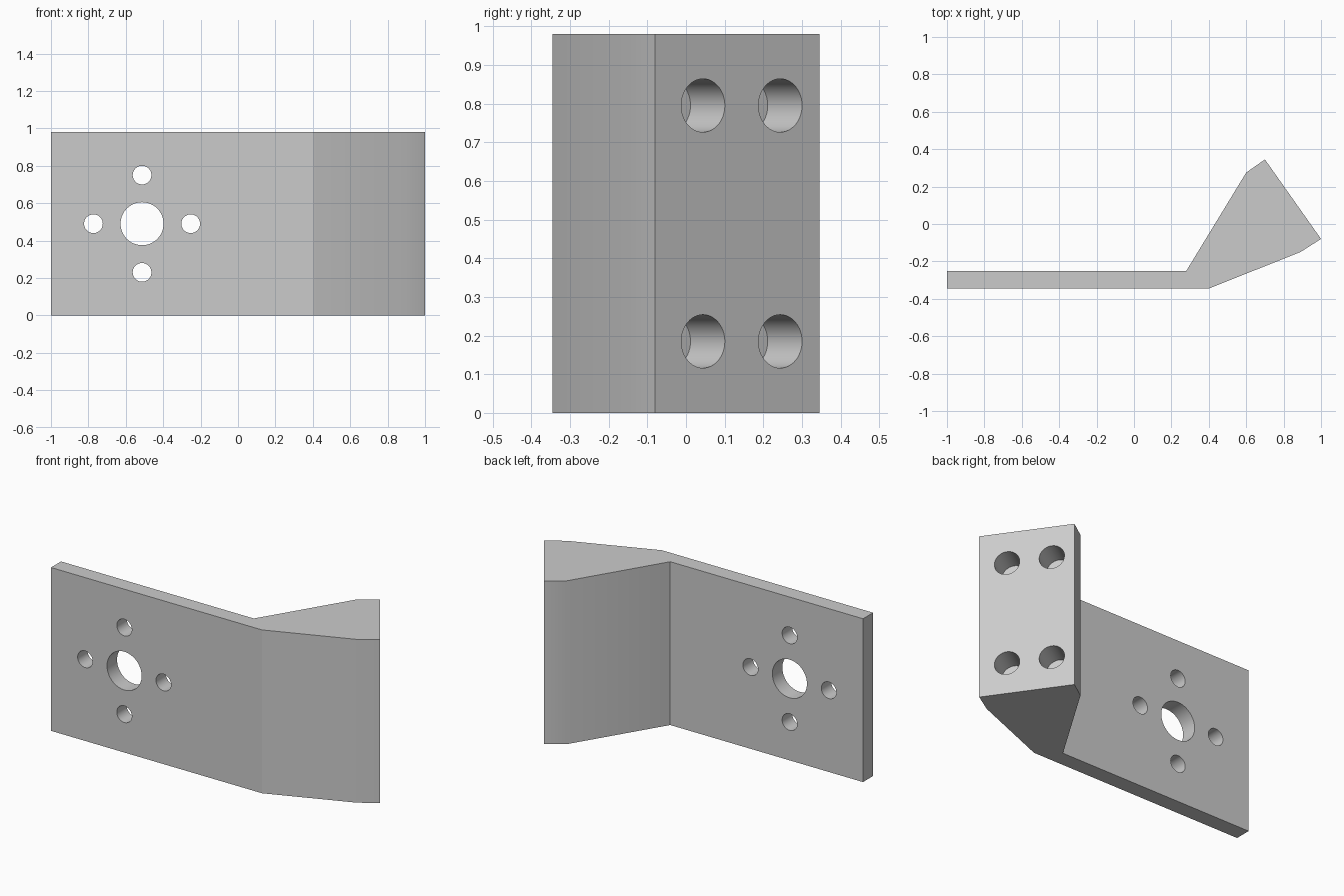
import bpy, bmesh, math
from mathutils import Matrix, Vector

default = bpy.data.objects.get("Cube")
if default:
    bpy.data.objects.remove(default, do_unlink=True)

HEIGHT = 0.98
MID = HEIGHT / 2

grey = bpy.data.materials.new("plain grey")
grey.use_nodes = True
grey.diffuse_color = (0.6, 0.6, 0.6, 1)
grey.node_tree.nodes["Principled BSDF"].inputs["Base Color"].default_value = (0.6, 0.6, 0.6, 1)


def make_object(name, bm):
    bmesh.ops.recalc_face_normals(bm, faces=bm.faces[:])
    mesh = bpy.data.meshes.new(name)
    bm.to_mesh(mesh)
    bm.free()
    mesh.materials.append(grey)
    ob = bpy.data.objects.new(name, mesh)
    bpy.context.collection.objects.link(ob)
    return ob


def add_drill(bm, centre, axis, radius, depth):
    """Cylinder reaching equally far to both sides of centre along axis."""
    turn = Vector(axis).to_track_quat("Z", "Y").to_matrix().to_4x4()
    bmesh.ops.create_cone(bm, cap_ends=True, segments=48, radius1=radius, radius2=radius,
                          depth=depth * 2, matrix=Matrix.Translation(centre) @ turn)


# Bracket body: flat plate running into an angled block
FACE_START, FACE_END = Vector((1.0, -0.08, 0)), Vector((0.70, 0.345, 0))
BACK_BEND = Vector((0.60, 0.275, 0))
FRONT_BEND = Vector((0.89, -0.15, 0))
profile = [(-1, -0.345, 0), (0.40, -0.345, 0), FRONT_BEND, FACE_START,
           FACE_END, BACK_BEND, (0.28, -0.25, 0), (-1, -0.25, 0)]
bm = bmesh.new()
base = bm.faces.new([bm.verts.new(p) for p in profile])
grown = bmesh.ops.extrude_face_region(bm, geom=[base])["geom"]
bmesh.ops.translate(bm, vec=(0, 0, HEIGHT),
                    verts=[v for v in grown if isinstance(v, bmesh.types.BMVert)])
bracket = make_object("angled_bracket", bm)

# Plate holes: a large bore with four small holes round it
bm = bmesh.new()
bore = Vector((-0.513, -0.3, MID))
add_drill(bm, bore, (0, 1, 0), 0.115, 0.2)
for i in range(4):
    a = i * math.pi / 2
    add_drill(bm, bore + 0.26 * Vector((math.cos(a), 0, math.sin(a))), (0, 1, 0), 0.05, 0.2)

# Blind holes in the angled face
along = FACE_END - FACE_START
normal = Vector((along.y, -along.x, 0)).normalized()
for t in (0.292, 0.762):
    for side in (-1, 1):
        spot = FACE_START + along * t + Vector((0, 0, MID + side * 0.305))
        add_drill(bm, spot, normal, 0.069, 0.154)
drills = make_object("hole_cutter", bm)
drills.hide_render = True

# Cut the holes
cut = bracket.modifiers.new("holes", "BOOLEAN")
cut.operation = "DIFFERENCE"
cut.solver = "EXACT"
cut.object = drills
bpy.context.view_layer.objects.active = bracket
bracket.select_set(True)
bpy.ops.object.modifier_apply(modifier=cut.name)
bpy.data.objects.remove(drills, do_unlink=True)

# Smooth the hole walls and the two shallow bends, keep other edges crisp
bm = bmesh.new()
bm.from_mesh(bracket.data)
for face in bm.faces:
    face.smooth = True
for edge in bm.edges:
    mid = (edge.verts[0].co + edge.verts[1].co) / 2
    at_bend = any((mid.xy - bend.xy).length < 0.005 for bend in (BACK_BEND, FRONT_BEND))
    edge.smooth = at_bend or edge.calc_face_angle(math.pi) < math.radians(15)
bm.to_mesh(bracket.data)
bm.free()
